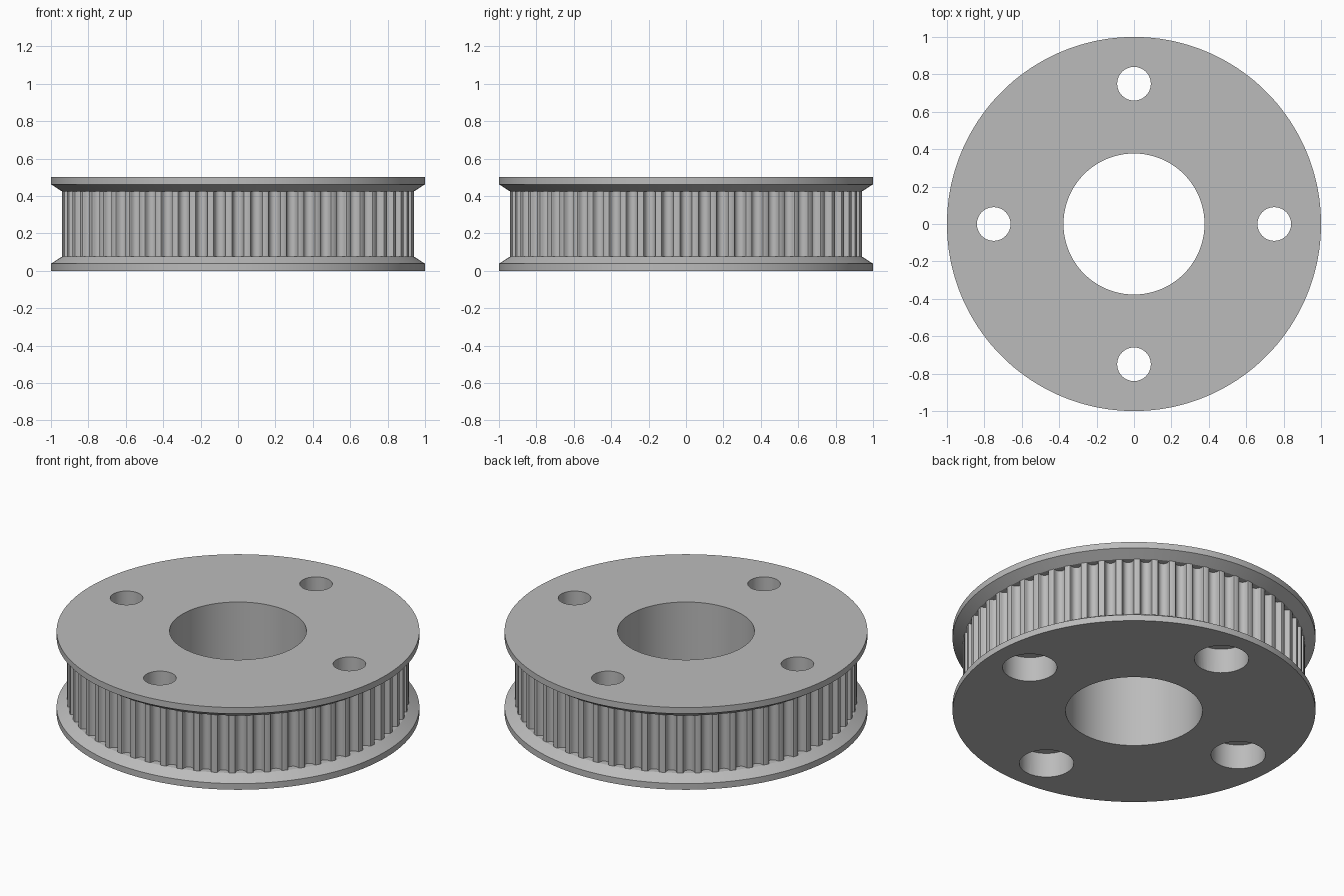
import bpy, bmesh, math
from mathutils import Matrix

if "Cube" in bpy.data.objects:
    bpy.data.objects.remove(bpy.data.objects["Cube"])

TEETH = 60
WIDTH, RIM, CONE = 0.5, 0.0375, 0.075      # overall height, rim edge, cone end
R_RIM, R_BELT, R_BORE = 1.0, 0.942, 0.377
R_BOLT, R_HEAD, HEAD_DEPTH, BOLT_CIRCLE = 0.09, 0.15, 0.15, 0.75

metal = bpy.data.materials.new("grey metal")
metal.use_nodes = True
grey = (0.5, 0.5, 0.5, 1)
metal.diffuse_color = grey
metal.node_tree.nodes["Principled BSDF"].inputs["Base Color"].default_value = grey


def lathe(bm, profile, steps, offset=(0, 0, 0)):
    """Spin a closed (radius, z) profile; radius 0 points become poles."""
    verts = [bm.verts.new((r, 0, z)) for r, z in profile]
    edges = [bm.edges.new((verts[i], verts[(i + 1) % len(verts)]))
             for i in range(len(verts))]
    made = bmesh.ops.spin(bm, geom=verts + edges, cent=(0, 0, 0), axis=(0, 0, 1),
                          angle=math.tau, steps=steps, use_duplicate=False)
    used = {v for e in edges for v in e.verts}
    todo, seen = list(used), set(used)
    while todo:                              # gather the connected part
        for e in todo.pop().link_edges:
            for v in e.verts:
                if v not in seen:
                    seen.add(v)
                    todo.append(v)
    bmesh.ops.translate(bm, verts=list(seen), vec=offset)
    bmesh.ops.remove_doubles(bm, verts=list(seen), dist=1e-5)


def make_object(name, bm):
    bmesh.ops.dissolve_degenerate(bm, edges=bm.edges[:], dist=1e-6)
    bmesh.ops.recalc_face_normals(bm, faces=bm.faces[:])
    mesh = bpy.data.meshes.new(name)
    bm.to_mesh(mesh)
    bm.free()
    mesh.materials.append(metal)
    obj = bpy.data.objects.new(name, mesh)
    bpy.context.collection.objects.link(obj)
    return obj


# Pulley blank: two flanges with conical inner sides, a belt band and a bore
bm = bmesh.new()
lathe(bm, [(R_BORE, 0), (R_RIM, 0), (R_RIM, RIM), (R_BELT, CONE),
           (R_BELT, WIDTH - CONE), (R_RIM, WIDTH - RIM), (R_RIM, WIDTH),
           (R_BORE, WIDTH)], 180)
pulley = make_object("toothed_pulley", bm)

# Cutters: bolt holes with a wide recess underneath
bm = bmesh.new()
for k in range(4):
    a = k * math.tau / 4
    lathe(bm, [(0, -0.1), (R_HEAD, -0.1), (R_HEAD, HEAD_DEPTH),
               (R_BOLT, HEAD_DEPTH), (R_BOLT, WIDTH + 0.1), (0, WIDTH + 0.1)], 48,
          (BOLT_CIRCLE * math.cos(a), BOLT_CIRCLE * math.sin(a), 0))

# Cutters: rounded belt grooves, half outline as (half width, depth)
half = [(0.0374, -0.02), (0.0374, 0), (0.0324, 0.0019), (0.0299, 0.0065),
        (0.0289, 0.0119), (0.0274, 0.0172), (0.0252, 0.0222), (0.0226, 0.027),
        (0.0179, 0.0318), (0.0124, 0.0354), (0.0064, 0.0375)]
outline = half + [(0, 0.0382)] + [(-w, d) for w, d in reversed(half)]
for k in range(TEETH):
    turn = Matrix.Rotation(k * math.tau / TEETH, 4, 'Z')
    low = [bm.verts.new((R_BELT - d, w, CONE)) for w, d in outline]
    face = bm.faces.new(low)
    ext = bmesh.ops.extrude_face_region(bm, geom=[face], use_keep_orig=True)
    top = [g for g in ext["geom"] if isinstance(g, bmesh.types.BMVert)]
    bmesh.ops.translate(bm, verts=top, vec=(0, 0, WIDTH - 2 * CONE))
    bmesh.ops.transform(bm, matrix=turn, verts=low + top)
cutter = make_object("hole_and_groove_cutter", bm)
cutter.hide_render = True

# Cut, then drop the helper
cut = pulley.modifiers.new("cut", 'BOOLEAN')
cut.operation = 'DIFFERENCE'
cut.solver = 'EXACT'
cut.object = cutter
bpy.ops.object.select_all(action='DESELECT')
pulley.select_set(True)
bpy.context.view_layer.objects.active = pulley
bpy.ops.object.modifier_apply(modifier=cut.name)
bpy.data.objects.remove(cutter)
bpy.ops.object.shade_smooth_by_angle(angle=math.radians(30))
